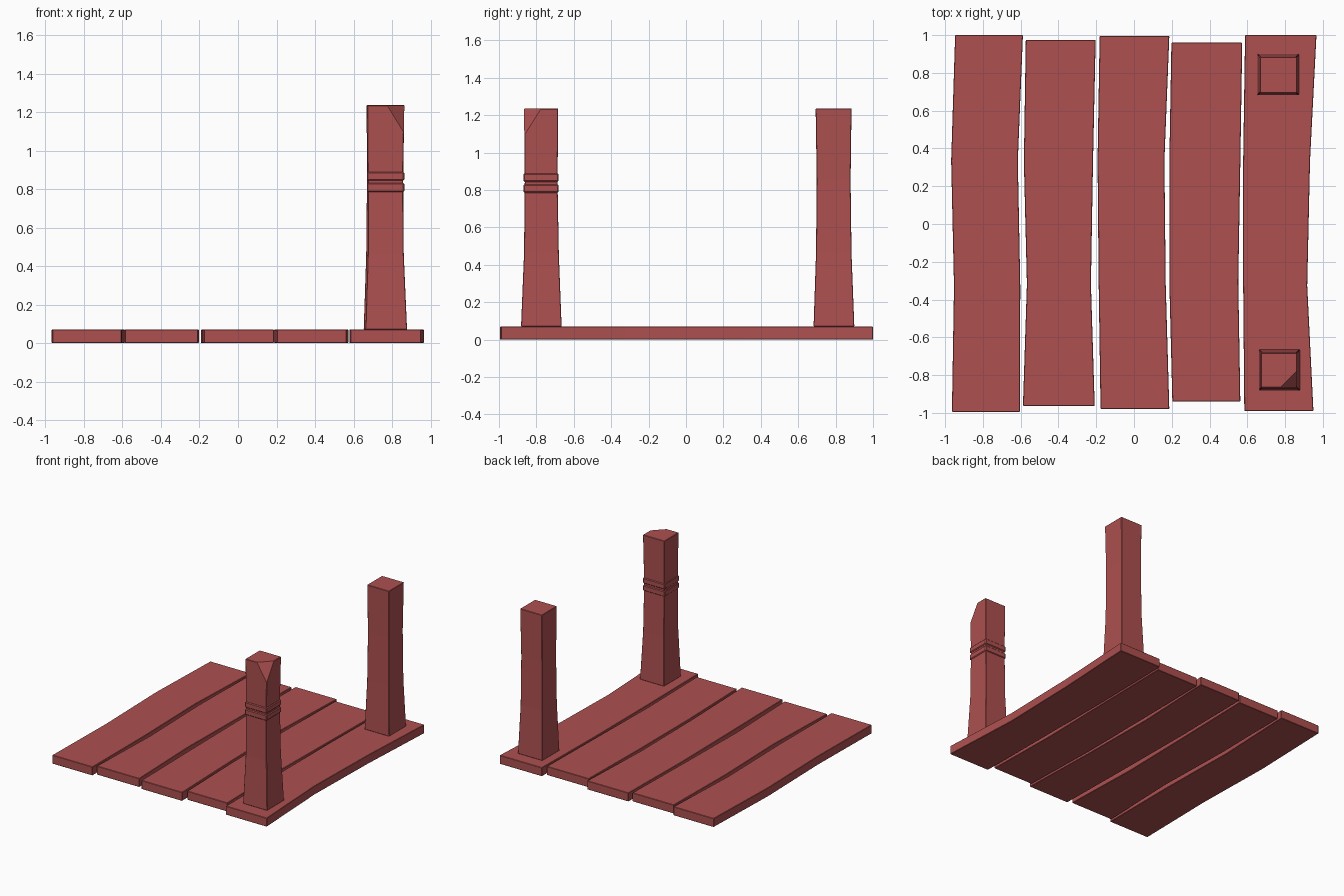
import bpy, bmesh
from mathutils import Vector

if "Cube" in bpy.data.objects:
    bpy.data.objects.remove(bpy.data.objects["Cube"])

mat = bpy.data.materials.new("red_wood")
mat.diffuse_color = (0.42, 0.08, 0.08, 1)
mat.use_nodes = True
mat.node_tree.nodes["Principled BSDF"].inputs["Base Color"].default_value = mat.diffuse_color


def finish(bm, name):
    bmesh.ops.recalc_face_normals(bm, faces=bm.faces)
    me = bpy.data.meshes.new(name)
    bm.to_mesh(me)
    bm.free()
    me.materials.append(mat)
    ob = bpy.data.objects.new(name, me)
    bpy.context.collection.objects.link(ob)
    return ob


def loft(name, rings, bevel=0.0):
    """Capped square-section loft through rings of four points."""
    bm = bmesh.new()
    loops = [[bm.verts.new(p) for p in r] for r in rings]
    for a, b in zip(loops, loops[1:]):
        for i in range(4):
            j = (i + 1) % 4
            bm.faces.new((a[i], a[j], b[j], b[i]))
    bm.faces.new(loops[0])
    bm.faces.new(loops[-1])
    if bevel:
        bmesh.ops.bevel(bm, geom=bm.edges[:], offset=bevel, segments=1, affect='EDGES')
    return bm


def rect(x0, x1, y0, y1, z):
    return [(x0, y0, z), (x1, y0, z), (x1, y1, z), (x0, y1, z)]


# Floor planks: back y, front y, then left/right x at four stations, back to front
T = 0.07
planks = [
    (1.00, -0.995, [(-.947, -.588), (-.968, -.615), (-.953, -.602), (-.964, -.604)]),
    (0.975, -0.963, [(-.573, -.203), (-.583, -.217), (-.567, -.228), (-.588, -.208)]),
    (0.995, -0.98, [(-.182, .187), (-.193, .161), (-.187, .168), (-.177, .187)]),
    (0.96, -0.94, [(.198, .573), (.187, .563), (.187, .552), (.203, .563)]),
    (1.00, -0.99, [(.588, .966), (.578, .932), (.578, .917), (.584, .950)]),
]
for n, (yb, yf, xs) in enumerate(planks, 1):
    rings = []
    for i, (a, b) in enumerate(xs):
        y = yb + (yf - yb) * i / 3
        rings.append([(a, y, 0), (b, y, 0), (b, y, T), (a, y, T)])
    finish(loft(f"plank_{n}", rings, 0.003), f"plank_{n}")

# Back post: plain, slightly waisted (z, x0, x1, y0, y1)
back = [(T, .653, .873, .682, .900), (.46, .666, .860, .695, .885),
        (.85, .670, .858, .699, .880), (1.237, .668, .864, .693, .885)]
finish(loft("back_post", [rect(*r[1:], r[0]) for r in back], 0.003), "back_post")

# Front post: waisted, with one top corner chopped off
front = [(T, .662, .878, -.882, -.665), (.46, .674, .861, -.866, -.680),
         (.85, .674, .857, -.862, -.687), (1.235, .672, .864, -.866, -.683)]
bm = loft("front_post", [rect(*r[1:], r[0]) for r in front], 0.003)
p = [Vector((.775, -.866, 1.235)), Vector((.864, -.775, 1.235)), Vector((.863, -.865, 1.09))]
normal = (p[1] - p[0]).cross(p[2] - p[0]).normalized()
if normal.dot(Vector((1, -1, 1))) < 0:
    normal.negate()
cut = bmesh.ops.bisect_plane(bm, geom=bm.verts[:] + bm.edges[:] + bm.faces[:],
                             plane_co=p[0], plane_no=normal, clear_outer=True)
bmesh.ops.holes_fill(bm, edges=[e for e in cut["geom_cut"] if isinstance(e, bmesh.types.BMEdge)])
finish(bm, "front_post")

# Rope-like bands around the front post
for name, z0, z1 in (("lower_band", .785, .831), ("upper_band", .844, .889)):
    rings = [rect(.669, .864, -.870, -.681, z) for z in (z0, z1)]
    finish(loft(name, rings, 0.006), name)
